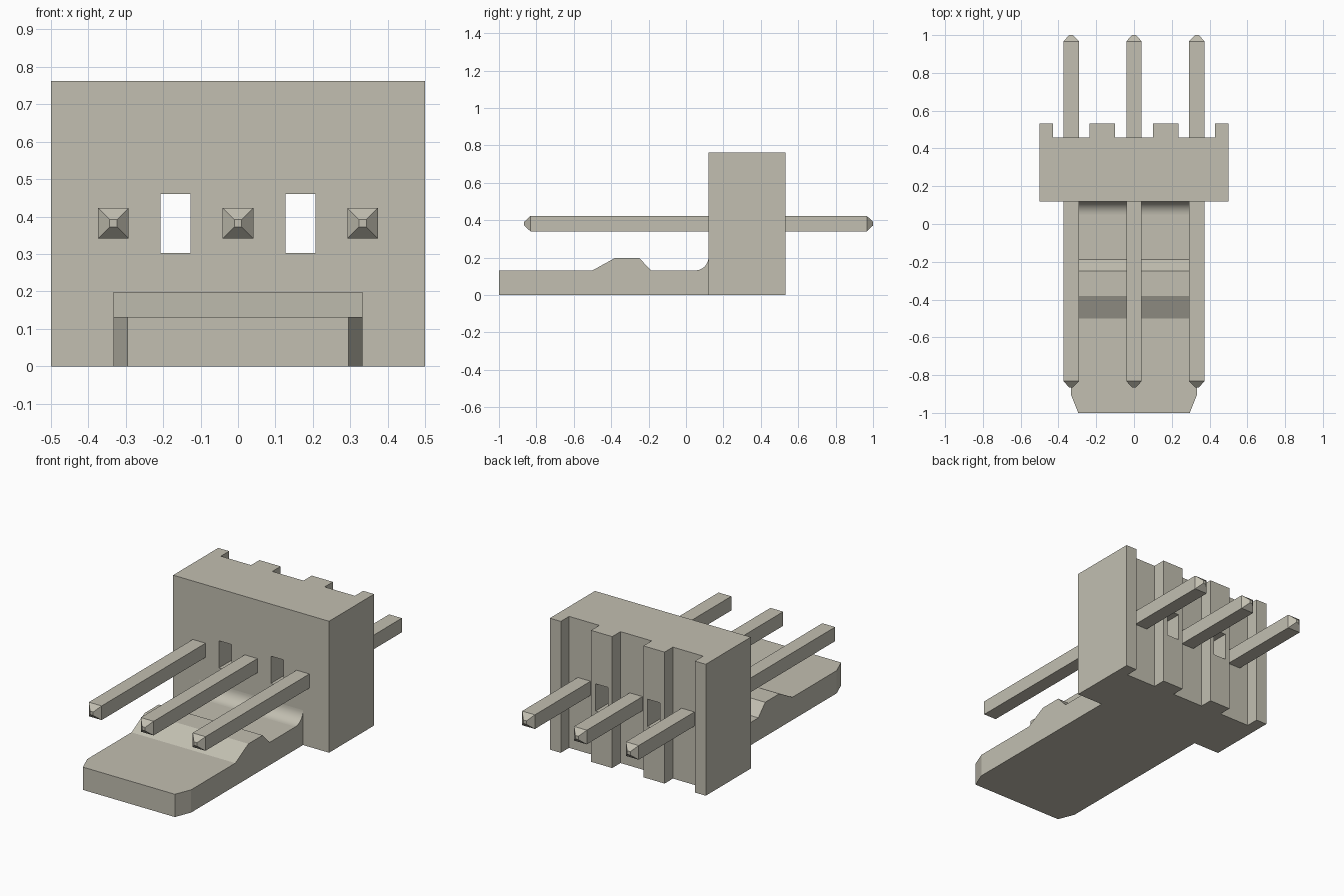
import bpy, bmesh, math
from mathutils import Vector

cube = bpy.data.objects.get("Cube")
if cube:
    bpy.data.objects.remove(cube, do_unlink=True)

mat = bpy.data.materials.new("warm grey plastic")
mat.use_nodes = True
colour = (0.54, 0.52, 0.44, 1)
mat.diffuse_color = colour
mat.node_tree.nodes["Principled BSDF"].inputs["Base Color"].default_value = colour


def finish(bm, name):
    bmesh.ops.recalc_face_normals(bm, faces=bm.faces[:])
    mesh = bpy.data.meshes.new(name)
    bm.to_mesh(mesh)
    bm.free()
    mesh.materials.append(mat)
    obj = bpy.data.objects.new(name, mesh)
    bpy.context.collection.objects.link(obj)
    return obj


def prism(points, offset):
    """Extrude a closed outline of 3D points along an offset."""
    bm = bmesh.new()
    face = bm.faces.new([bm.verts.new(p) for p in points])
    ext = bmesh.ops.extrude_face_region(bm, geom=[face], use_keep_orig=True)
    moved = [g for g in ext["geom"] if isinstance(g, bmesh.types.BMVert)]
    bmesh.ops.translate(bm, verts=moved, vec=offset)
    bmesh.ops.recalc_face_normals(bm, faces=bm.faces[:])
    return bm


# Housing: block with three vertical grooves across the back
FRONT, GROOVE, BACK, HEIGHT = 0.12, 0.457, 0.533, 0.762
half = [(0.1, GROOVE), (0.1, BACK), (0.236, BACK), (0.236, GROOVE),
        (0.43, GROOVE), (0.43, BACK), (0.5, BACK), (0.5, FRONT)]
outline = half + [(-x, y) for x, y in reversed(half)]
housing = finish(prism([(x, y, 0) for x, y in outline], (0, 0, HEIGHT)), "housing")

# Two rectangular windows cut right through the housing
for side in (-1, 1):
    x0, x1 = side * 0.167 - 0.04, side * 0.167 + 0.04
    rect = [(x0, 0, 0.302), (x1, 0, 0.302), (x1, 0, 0.46), (x0, 0, 0.46)]
    cutter = finish(prism(rect, (0, 0.8, 0)), "window_cutter")
    cutter.hide_render = True
    mod = housing.modifiers.new("window", "BOOLEAN")
    mod.operation, mod.solver, mod.object = "DIFFERENCE", "EXACT", cutter
    bpy.context.view_layer.objects.active = housing
    bpy.ops.object.modifier_apply(modifier=mod.name)
    bpy.data.objects.remove(cutter, do_unlink=True)

# Tongue: side profile with a raised ramp and a fillet against the housing
R, W = 0.07, 0.333
profile = [(-1, 0), (-1, 0.132), (-0.5, 0.132), (-0.38, 0.198), (-0.25, 0.198), (-0.187, 0.132)]
for i in range(11):
    a = math.pi / 2 * i / 10
    profile.append((FRONT - R + R * math.sin(a), 0.132 + R * (1 - math.cos(a))))
profile.append((FRONT, 0))
bm = prism([(-W, y, z) for y, z in profile], (2 * W, 0, 0))
# Chamfer the two front corners
for side in (-1, 1):
    cut = bmesh.ops.bisect_plane(bm, geom=bm.verts[:] + bm.edges[:] + bm.faces[:],
                                 plane_co=(side * W, -0.905, 0),
                                 plane_no=Vector((side * 0.095, -0.038, 0)).normalized(),
                                 clear_outer=True)
    edges = [e for e in cut["geom_cut"] if isinstance(e, bmesh.types.BMEdge)]
    bmesh.ops.holes_fill(bm, edges=edges, sides=0)
# Smooth only the fillet strip
for f in bm.faces:
    c = f.calc_center_median()
    f.smooth = c.y > FRONT - R and c.z > 0.13 and abs(c.x) < 0.1
finish(bm, "tongue")

# Pins: square bars with blunt pyramid tips
rings = [(-0.865, 0.01), (-0.832, 0.041), (0.967, 0.041), (1.0, 0.01)]
for name, px in (("pin_right", -0.333), ("pin_centre", 0), ("pin_left", 0.333)):
    bm = bmesh.new()
    loops = [[bm.verts.new((px + sx * h, y, 0.382 + sz * h))
              for sx, sz in ((-1, -1), (1, -1), (1, 1), (-1, 1))] for y, h in rings]
    for a, b in zip(loops, loops[1:]):
        for i in range(4):
            j = (i + 1) % 4
            bm.faces.new((a[i], a[j], b[j], b[i]))
    bm.faces.new(loops[0])
    bm.faces.new(loops[-1])
    finish(bm, name)
